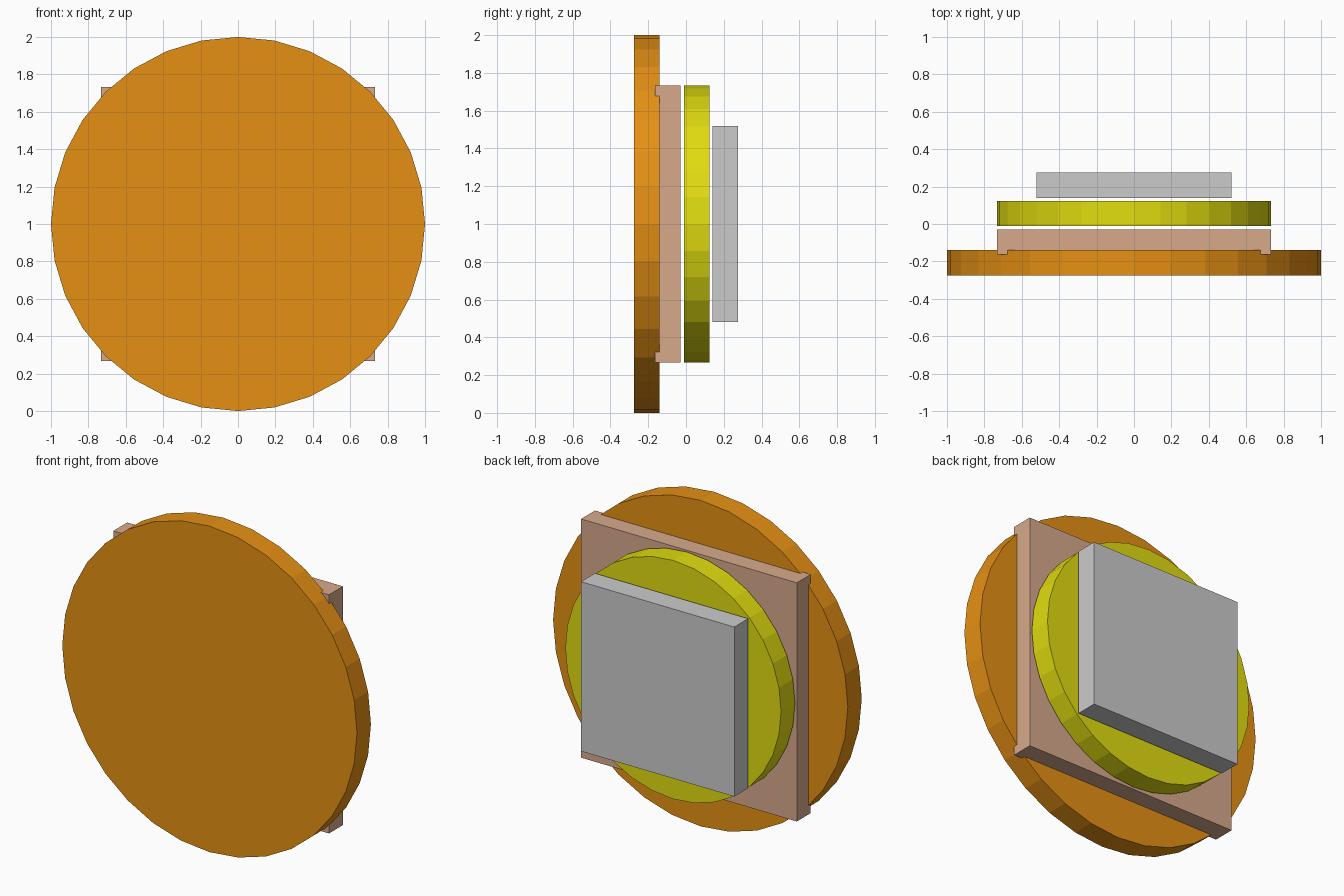
import bpy
from math import pi

if "Cube" in bpy.data.objects:
    bpy.data.objects.remove(bpy.data.objects["Cube"])


def colour(obj, name, rgb):
    mat = bpy.data.materials.new(name)
    mat.diffuse_color = (*rgb, 1)
    mat.use_nodes = True
    mat.node_tree.nodes["Principled BSDF"].inputs["Base Color"].default_value = mat.diffuse_color
    obj.data.materials.append(mat)


def disc(name, radius, y, depth):
    # flat-faced 32-sided disc with its axis along y
    bpy.ops.mesh.primitive_cylinder_add(vertices=32, radius=radius, depth=depth,
                                        location=(0, y, 1), rotation=(pi / 2, 0, 0))
    obj = bpy.context.object
    obj.name = name
    return obj


def slab(name, side, y, depth):
    # upright square plate
    bpy.ops.mesh.primitive_cube_add(size=1, location=(0, y, 1))
    obj = bpy.context.object
    obj.name = name
    obj.scale = (side, depth, side)
    bpy.ops.object.transform_apply(location=False, rotation=False, scale=True)
    return obj


T = 0.135  # thickness shared by all layers

# front disc, with the square plate sunk slightly into its back
colour(disc("front_disc", 1.0, -0.2075, T), "orange", (0.79, 0.28, 0.007))
colour(slab("square_plate", 1.464, -0.096, T), "tan", (0.68, 0.40, 0.26))

# smaller disc and the plain back plate inscribed in it
colour(disc("small_disc", 0.732, 0.0565, T), "yellow", (0.75, 0.72, 0.005))
slab("back_plate", 1.04, 0.2075, T)
